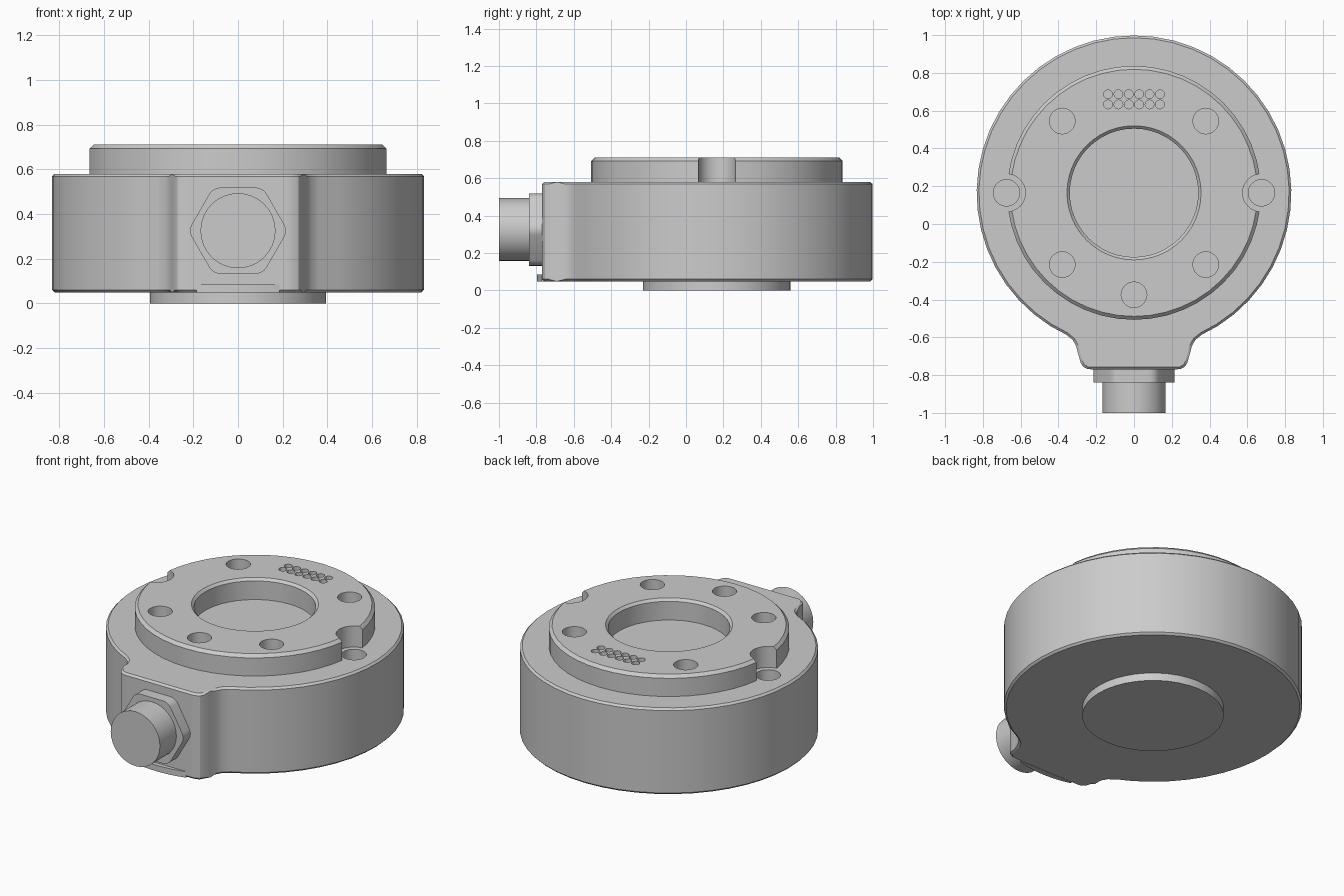
import bpy, bmesh
from math import sin, cos, pi, radians
from mathutils import Matrix

if "Cube" in bpy.data.objects:
    bpy.data.objects.remove(bpy.data.objects["Cube"])

CY = 0.165  # y of the main axis


def circle(x, y, r, n):
    return [(x + r * cos(2 * pi * i / n), y + r * sin(2 * pi * i / n)) for i in range(n)]


def prism(name, outline, z0, z1, chamfer=0.0, caps=()):
    """Extrude an outline in z and chamfer the rims at the listed heights."""
    bm = bmesh.new()
    face = bm.faces.new([bm.verts.new((x, y, z0)) for x, y in outline])
    ext = bmesh.ops.extrude_face_region(bm, geom=[face])
    for v in ext["geom"]:
        if isinstance(v, bmesh.types.BMVert):
            v.co.z = z1
    rims = [e for e in bm.edges if any(all(abs(v.co.z - c) < 1e-5 for v in e.verts) for c in caps)]
    if rims:
        bmesh.ops.bevel(bm, geom=rims, offset=chamfer, segments=1, affect='EDGES', profile=0.5)
    bmesh.ops.recalc_face_normals(bm, faces=bm.faces)
    return finish(name, bm)


def finish(name, bm):
    mesh = bpy.data.meshes.new(name)
    bm.to_mesh(mesh)
    bm.free()
    ob = bpy.data.objects.new(name, mesh)
    bpy.context.collection.objects.link(ob)
    return ob


def boolean(target, other, op='DIFFERENCE'):
    bpy.context.view_layer.objects.active = target
    mod = target.modifiers.new("bool", 'BOOLEAN')
    mod.operation, mod.solver, mod.object = op, 'EXACT', other
    bpy.ops.object.modifier_apply(modifier=mod.name)
    bpy.data.objects.remove(other)


def drill(target, x, y, r, z0, z1, n=24):
    boolean(target, prism("cutter", circle(x, y, r, n), z0, z1))


# Round body with the cable boss at the front
N = 40
arc = [radians(-58 + 296 * i / N) for i in range(N + 1)]
outline = [(0.833 * cos(a), CY + 0.833 * sin(a)) for a in arc]
boss = [(0.36, -0.585), (0.325, -0.613), (0.307, -0.645), (0.295, -0.69),
        (0.282, -0.735), (0.27, -0.755), (0.245, -0.768), (0.215, -0.77)]
outline += [(-x, y) for x, y in boss] + boss[::-1]
body = prism("sensor_housing", outline, 0.048, 0.58, 0.012, (0.048, 0.58))

# Raised mounting ring: bore, bore chamfer and side notches
ring = prism("mounting_ring", circle(0, CY, 0.672, 48), 0.57, 0.71, 0.018, (0.71,))
drill(ring, 0, CY, 0.34, 0.5, 0.8, 48)
bm = bmesh.new()
bmesh.ops.create_cone(bm, cap_ends=True, segments=48, radius1=0.335, radius2=0.375, depth=0.04,
                      matrix=Matrix.Translation((0, CY, 0.71)))
boolean(ring, finish("cutter", bm))
for s in (-1, 1):
    drill(ring, s * 0.675, CY, 0.1, 0.5, 0.8, 32)
boolean(body, ring, 'UNION')

# Bolt holes, side screw holes and the block of small pin holes
bolts = [(s * 0.38, CY + t * 0.38) for s in (-1, 1) for t in (-1, 1)] + [(0, CY - 0.54)]
for x, y in bolts:
    drill(body, x, y, 0.068, 0.54, 0.8)
for s in (-1, 1):
    drill(body, s * 0.675, CY, 0.07, 0.45, 0.62)
for row in (0.633, 0.687):
    for i in range(6):
        drill(body, (i - 2.5) * 0.055, row, 0.0235, 0.65, 0.8, 12)

# Round pad under the body
pad = prism("bottom_pad", circle(0, CY, 0.395, 40), 0, 0.055)

# Thin curved lip below the connector
lip_pts = [(0.185 * cos(pi + pi * i / 12), -0.772) for i in range(13)]
lip_pts = [(x, -0.772 - 0.025 * (1 - (x / 0.185) ** 2)) for x, _ in lip_pts]
lip = prism("bottom_lip", [(-0.185, -0.76)] + lip_pts + [(0.185, -0.76)], 0.048, 0.085)


# Connector parts are extruded in z, then turned to point at -y
def along_y(ob, y0):
    ob.data.transform(Matrix.Translation((0, y0, 0.325)) @ Matrix.Rotation(pi / 2, 4, 'X'))


# Hex nut with rounded corners
R, hexagon = 0.22, []
for k in range(6):
    a = k * pi / 3
    for d in (-20, -10, 0, 10, 20):
        b = a + radians(d)
        hexagon.append((0.154 * cos(a) + 0.06 * cos(a + radians(d * 1.5)),
                        0.154 * sin(a) + 0.06 * sin(a + radians(d * 1.5))))
nut = prism("hex_nut", hexagon, 0, 0.08)
along_y(nut, -0.76)

# Cylindrical plug
plug = prism("cable_plug", circle(0, 0, 0.168, 32), 0, 0.17)
along_y(plug, -0.83)

for ob in (body, pad, lip, nut, plug):
    bpy.ops.object.select_all(action='DESELECT')
    ob.select_set(True)
    bpy.context.view_layer.objects.active = ob
    bpy.ops.object.shade_smooth_by_angle(angle=radians(25))
